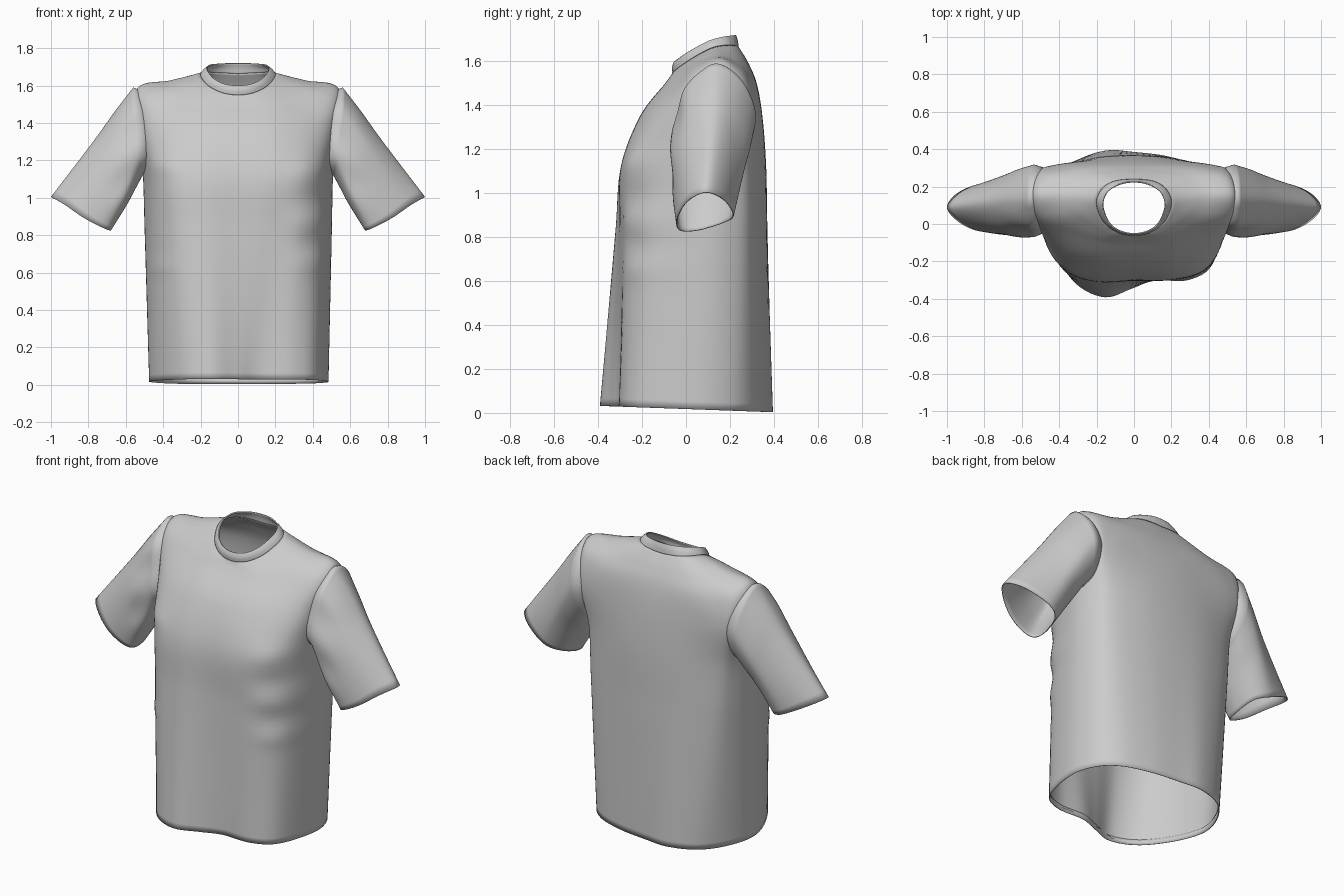
import bpy, bmesh, math
from mathutils import Vector


def spline(p, steps, closed):
    """Catmull-Rom through points p."""
    n, out = len(p), []
    for i in range(n if closed else n - 1):
        if closed:
            a, b, c, d = (p[(i + k) % n] for k in (-1, 0, 1, 2))
        else:
            b, c = p[i], p[i + 1]
            a = p[i - 1] if i else b * 2 - c
            d = p[i + 2] if i + 2 < n else c * 2 - b
        for s in range(steps):
            t = s / steps
            out.append(0.5 * (2 * b + (c - a) * t + (2 * a - 5 * b + 4 * c - d) * t * t
                              + (3 * b - a - 3 * c + d) * t ** 3))
    if not closed:
        out.append(p[-1])
    return out


def full(half):
    """Mirror half a ring (front centre to back centre) to a whole ring."""
    h = [Vector(v) for v in half]
    return h + [Vector((-v.x, v.y, v.z)) for v in h[-2:0:-1]]


def grid_rings(rings, around, along):
    dense = [spline(r, around, True) for r in rings]
    cols = [spline([r[j] for r in dense], along, False) for j in range(len(dense[0]))]
    return [list(r) for r in zip(*cols)]


def cloth(name, rings, thick, drop=None, mirror=False):
    bm = bmesh.new()
    vs = [[bm.verts.new(v) for v in r] for r in rings]
    n = len(vs[0])
    for a, b in zip(vs, vs[1:]):
        for j in range(n):
            k = (j + 1) % n
            bm.faces.new((a[j], a[k], b[k], b[j]))
    if drop:
        bmesh.ops.delete(bm, geom=[f for f in bm.faces if drop(f.calc_center_median())],
                         context='FACES')
    me = bpy.data.meshes.new(name)
    bm.to_mesh(me)
    bm.free()
    ob = bpy.data.objects.new(name, me)
    bpy.context.collection.objects.link(ob)
    me.polygons.foreach_set("use_smooth", [True] * len(me.polygons))
    m = ob.modifiers.new("thickness", 'SOLIDIFY')
    m.thickness, m.offset = thick, -1
    if mirror:
        m = ob.modifiers.new("mirror", 'MIRROR')
        m.use_mirror_merge = False
    return ob


# Torso rings: wavy hem, chest, armholes, shoulders, neck seam
hem_xy = [(-.01, -.345), (.11, -.302), (.29, -.30), (.42, -.215), (.483, .03), (.45, .2),
          (.35, .305), (.18, .362), (0, .385), (-.15, .393), (-.31, .335), (-.42, .21),
          (-.475, .04), (-.43, -.14), (-.31, -.32), (-.155, -.392)]
hem = [Vector((x, y, .018 - .036 * y)) for x, y in hem_xy]
chest = full([(x, y, 1.12) for x, y in
              [(0, -.293), (.2, -.293), (.36, -.245), (.46, -.12), (.508, .1),
               (.48, .23), (.41, .3), (.22, .35), (0, .365)]])
arm = full([(x, y, 1.35) for x, y in
            [(0, -.21), (.2, -.2), (.38, -.14), (.495, -.04), (.525, .12),
             (.505, .275), (.43, .315), (.22, .338), (0, .348)]])
shoulder = full([(0, -.095, 1.5), (.17, -.09, 1.5), (.34, -.04, 1.51), (.5, .035, 1.54),
                 (.54, .15, 1.583), (.5, .255, 1.54), (.38, .3, 1.5), (.2, .318, 1.5),
                 (0, .322, 1.5)])
yoke = full([(0, -.072, 1.53), (.12, -.06, 1.545), (.24, 0, 1.58), (.33, .07, 1.612),
             (.36, .15, 1.628), (.33, .22, 1.61), (.24, .265, 1.595), (.12, .28, 1.595),
             (0, .283, 1.595)])
neck = full([(0, -.062, 1.55), (.085, -.047, 1.562), (.155, 0, 1.597), (.193, .07, 1.64),
             (.2, .13, 1.667), (.17, .19, 1.675), (.12, .225, 1.672), (.06, .238, 1.668),
             (0, .24, 1.665)])
lower = [[a.lerp(b, t) for a, b in zip(hem, chest)] for t in (0, .25, .5, .75)]
torso = grid_rings(lower + [chest, arm, shoulder, yoke, neck], 6, 8)

# Soft drape folds: (x, z, width, height, depth), pushed along y on the front
FOLDS = [(.40, 1.14, .12, .06, .014), (.41, .99, .12, .05, -.010), (.41, .87, .12, .055, .013),
         (.42, .76, .10, .05, -.009), (.42, .65, .10, .05, .010),
         (-.42, 1.17, .10, .05, .012), (-.43, .63, .08, .04, .010)]
for r in torso:
    for v in r:
        if v.y < .05:
            for x, z, w, h, d in FOLDS:
                v.y -= d * math.exp(-((v.x - x) / w) ** 2 - ((v.z - z) / h) ** 2)

cloth("shirt_body", torso, .005,
      drop=lambda c: abs(c.x) > .47 and ((c.y - .135) / .105) ** 2 + ((c.z - 1.34) / .16) ** 2 < 1)

# Folded hem band inside the bottom edge
cloth("hem_band", [[Vector((v.x * s, v.y * s, v.z + dz)) for v in spline(hem, 6, True)]
                   for s, dz in ((.998, 0), (.987, .03))], .003)

# Collar ribbing
collar_mid = full([(0, -.063, 1.575), (.081, -.048, 1.587), (.145, -.002, 1.619),
                   (.179, .066, 1.658), (.186, .122, 1.684), (.162, .18, 1.695),
                   (.116, .215, 1.696), (.058, .232, 1.695), (0, .236, 1.694)])
collar_top = full([(0, -.055, 1.6), (.075, -.04, 1.61), (.13, 0, 1.638), (.16, .06, 1.673),
                   (.168, .11, 1.697), (.15, .165, 1.712), (.11, .2, 1.717),
                   (.055, .222, 1.72), (0, .228, 1.72)])
cloth("collar", grid_rings([neck, collar_mid, collar_top], 6, 5), .007)

# Sleeves: armhole seam, cap, elbow side and cuff rings (top, front, bottom, back)
def ring(pts):
    return [Vector(p) for p in pts]


seam = ring([(.515, .13, 1.572), (.478, .015, 1.46), (.465, -.038, 1.3), (.465, -.015, 1.18),
             (.495, .1, 1.14), (.475, .23, 1.18), (.468, .298, 1.34), (.48, .25, 1.5)])
cap = ring([(.56, .13, 1.59), (.555, .0, 1.48), (.53, -.06, 1.29), (.52, -.04, 1.17),
            (.515, .1, 1.11), (.52, .25, 1.17), (.535, .318, 1.34), (.555, .258, 1.51)])
upper = ring([(.66, .125, 1.46), (.645, -.005, 1.37), (.605, -.065, 1.2), (.565, -.05, 1.085),
              (.55, .09, 1.045), (.565, .23, 1.1), (.61, .295, 1.23), (.65, .235, 1.38)])
mid = ring([(.775, .115, 1.3), (.74, -.005, 1.235), (.675, -.062, 1.1), (.61, -.045, 1.0),
            (.59, .07, .97), (.615, .205, 1.02), (.68, .265, 1.11), (.745, .21, 1.24)])
cuff = ring([(1.0, .09, 1.005), (.93, .005, .965), (.82, -.04, .89), (.705, -.032, .832),
             (.677, .05, .83), (.7, .17, .865), (.79, .218, .90), (.93, .175, .97)])
sleeve = grid_rings([cap, upper, mid, cuff], 8, 8)
sleeve.insert(0, spline(seam, 8, True))
# Creases running out from the armhole on the front of the sleeve
for r in sleeve[1:]:
    for v in r:
        if v.y < .08:
            u = (v.z - 1.3) + .5 * (v.x - .56)
            v.y += .007 * math.sin(u * 26) * math.exp(-((v.x - .6) / .1) ** 2)
cloth("sleeves", sleeve, .005, mirror=True)
